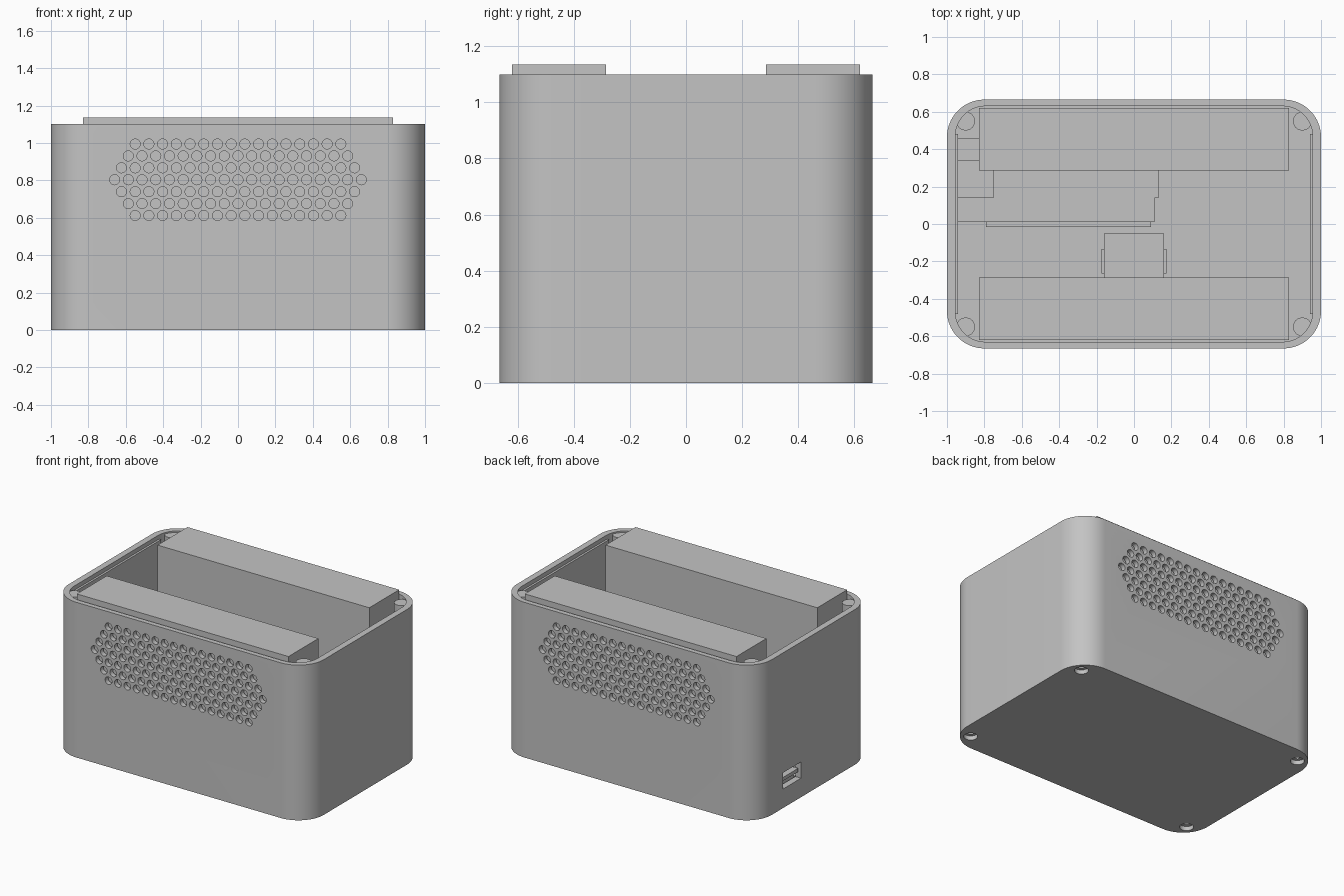
import bpy, bmesh, math
from mathutils import Matrix, Vector

cube = bpy.data.objects.get("Cube")
if cube:
    bpy.data.objects.remove(cube, do_unlink=True)

grey = bpy.data.materials.new("plain grey")
grey.use_nodes = True
COLOUR = (0.55, 0.55, 0.55, 1)
grey.diffuse_color = COLOUR
grey.node_tree.nodes["Principled BSDF"].inputs["Base Color"].default_value = COLOUR

HEIGHT = 1.1
CORNERS = [(sx * 0.9, sy * 0.55) for sx in (-1, 1) for sy in (-1, 1)]


def finish(name, bm):
    bmesh.ops.recalc_face_normals(bm, faces=bm.faces)
    mesh = bpy.data.meshes.new(name)
    bm.to_mesh(mesh)
    bm.free()
    mesh.materials.append(grey)
    obj = bpy.data.objects.new(name, mesh)
    bpy.context.collection.objects.link(obj)
    return obj


def box(name, x, y, z):
    """Box from (min, max) pairs."""
    bm = bmesh.new()
    bmesh.ops.create_cube(bm, size=1)
    for v in bm.verts:
        v.co = Vector([(a + b) / 2 + c * (b - a) for (a, b), c in zip((x, y, z), v.co)])
    return finish(name, bm)


def rounded_block(name, hx, hy, radius, z0, z1, steps=16):
    """Upright prism with rounded corners."""
    bm = bmesh.new()
    ring = []
    for q, (sx, sy) in enumerate([(1, 1), (-1, 1), (-1, -1), (1, -1)]):
        for i in range(steps + 1):
            a = math.pi / 2 * (q + i / steps)
            ring.append(bm.verts.new((sx * (hx - radius) + radius * math.cos(a),
                                      sy * (hy - radius) + radius * math.sin(a), z0)))
    face = bm.faces.new(ring)
    top = bmesh.ops.extrude_face_region(bm, geom=[face])["geom"]
    bmesh.ops.translate(bm, vec=(0, 0, z1 - z0),
                        verts=[g for g in top if isinstance(g, bmesh.types.BMVert)])
    return finish(name, bm)


def cylinders(name, centres, radius, length, axis="Z", sides=16):
    """Equal cylinders joined into one mesh."""
    bm = bmesh.new()
    turn = Matrix.Rotation(math.pi / 2, 4, "X") if axis == "Y" else Matrix()
    for c in centres:
        bmesh.ops.create_cone(bm, cap_ends=True, segments=sides, radius1=radius,
                              radius2=radius, depth=length,
                              matrix=Matrix.Translation(c) @ turn)
    return finish(name, bm)


def combine(target, tool, operation):
    tool.hide_render = True
    mod = target.modifiers.new(tool.name, "BOOLEAN")
    mod.operation, mod.solver, mod.object = operation, "EXACT", tool
    bpy.context.view_layer.objects.active = target
    bpy.ops.object.modifier_apply(modifier=mod.name)
    bpy.data.objects.remove(tool, do_unlink=True)


# Open-topped case with rounded corners
case = rounded_block("case", 1.0, 0.665, 0.2, 0, HEIGHT)
combine(case, rounded_block("cavity", 0.955, 0.63, 0.16, 0.05, HEIGHT + 0.1), "DIFFERENCE")

# Corner screw posts and the stepped screw holes under them
combine(case, cylinders("posts", [(x, y, 0.56) for x, y in CORNERS], 0.05, 1.06, sides=24), "UNION")
combine(case, cylinders("screw_heads", [(x, y, 0) for x, y in CORNERS], 0.045, 0.06, sides=24), "DIFFERENCE")
combine(case, cylinders("screw_shafts", [(x, y, 0) for x, y in CORNERS], 0.022, 0.4), "DIFFERENCE")

# Hexagonal grille of round holes, front and back
PITCH = 0.0733
grille = []
for row in range(-3, 4):
    count = 19 - abs(row)
    for i in range(count):
        grille.append(((i - (count - 1) / 2) * PITCH, 0, 0.803 + row * 0.0637))
combine(case, cylinders("grille_holes", grille, 0.027, 1.6, axis="Y"), "DIFFERENCE")

# Port opening in the right wall
combine(case, box("port_cut", (-1.1, -0.9), (0.14, 0.34), (0.135, 0.25)), "DIFFERENCE")

bpy.ops.object.select_all(action="DESELECT")
case.select_set(True)
bpy.context.view_layer.objects.active = case
bpy.ops.object.shade_smooth_by_angle(angle=math.radians(30))

# Mirrored parts: inner wall panels and tall speaker blocks
for side, s in (("right", -1), ("left", 1)):
    box(side + "_inner_panel", sorted((s * 0.94, s * 0.96)), (-0.48, 0.48), (0.3, HEIGHT - 0.03))
for side, s in (("front", -1), ("back", 1)):
    box(side + "_speaker", (-0.83, 0.83), sorted((s * 0.285, s * 0.62)), (0.49, 1.135))

# Main circuit unit with port tongue and side connectors
box("circuit_board", (-0.94, 0.11), (0.01, 0.46), (0.05, 0.13))
box("port_shell_top", (-0.97, -0.75), (0.14, 0.34), (0.235, 0.25))
box("port_body", (-0.94, -0.75), (0.14, 0.34), (0.12, 0.24))
box("port_tongue", (-0.985, -0.93), (0.15, 0.33), (0.18, 0.205))
box("pin_strip", (-0.79, 0.09), (-0.015, 0.01), (0.06, 0.12))
box("end_connector", (0.11, 0.13), (0.14, 0.29), (0.06, 0.13))

# Small module with a tab on each side
box("small_module", (-0.16, 0.16), (-0.36, -0.05), (0.05, 0.15))
for side, s in (("right", -1), ("left", 1)):
    box(side + "_module_tab", sorted((s * 0.16, s * 0.175)), (-0.265, -0.135), (0.06, 0.12))
